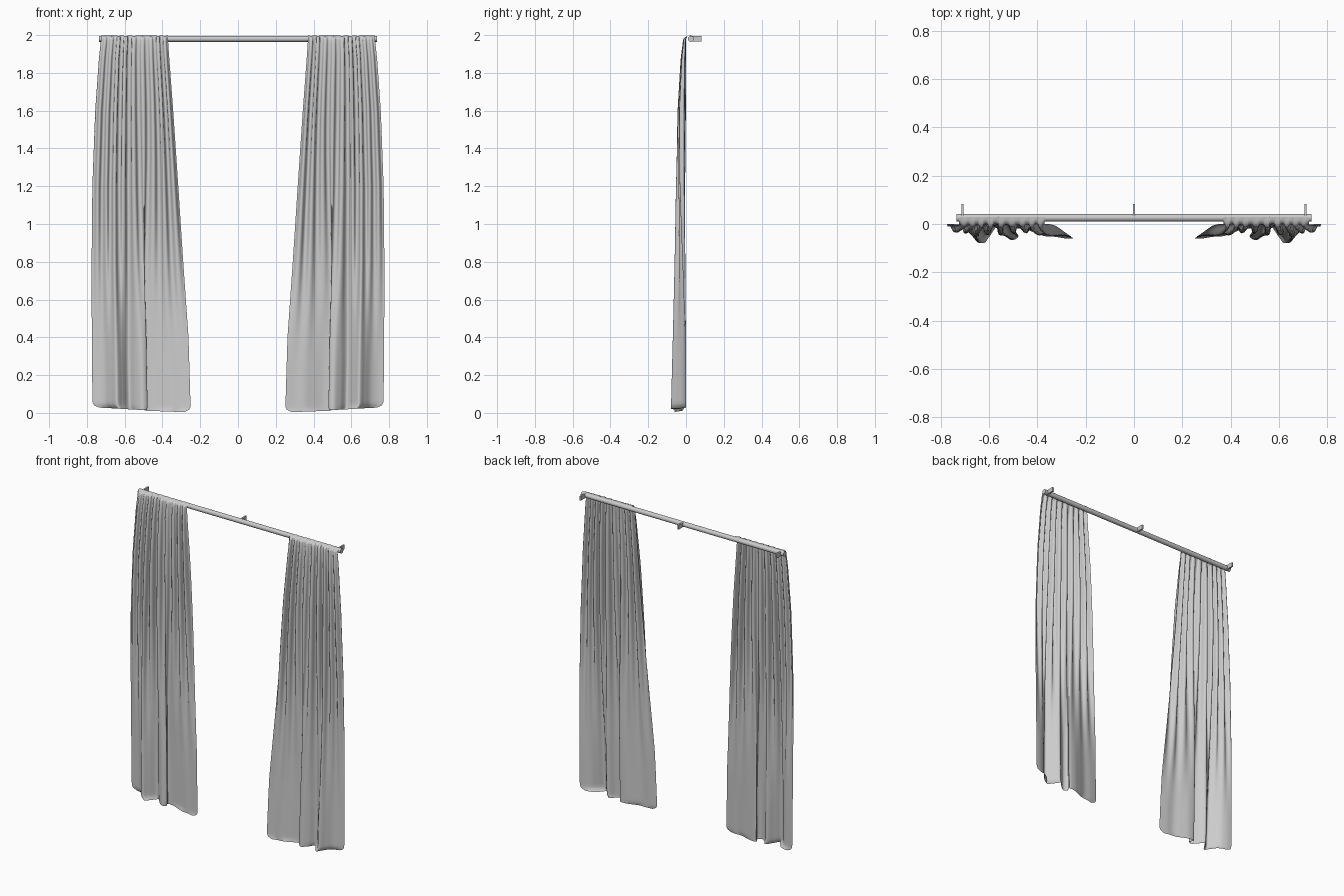
import bpy, bmesh
from math import sin, cos, pi, sqrt
from mathutils import Vector

cube = bpy.data.objects.get("Cube")
if cube:
    bpy.data.objects.remove(cube, do_unlink=True)

grey = bpy.data.materials.new("light grey")
grey.use_nodes = True
grey.diffuse_color = (0.6, 0.6, 0.6, 1)
grey.node_tree.nodes["Principled BSDF"].inputs["Base Color"].default_value = (0.6, 0.6, 0.6, 1)

# Fold line of the hem, from the inner edge to the outer edge
HEM = [(.25, -.06), (.30, -.053), (.35, -.05), (.40, -.034), (.45, -.02),
       (.492, -.022), (.478, -.052), (.505, -.067), (.54, -.045), (.575, -.012),
       (.61, -.05), (.64, -.08), (.67, -.05), (.70, -.02), (.735, -.005), (.77, 0)]
# Outline of one panel by height: z, inner x, outer x, fold depth
OUTLINE = [(0, .25, .77, .08), (.4, .262, .774, .07), (.8, .29, .775, .062),
           (1.2, .316, .771, .056), (1.6, .343, .756, .045),
           (1.88, .364, .736, .028), (1.97, .37, .726, .016), (2, .372, .722, .01)]
COLS, ROWS, PLEATS, CORNER = 180, 80, 9, .035
ROD_Y, ROD_Z, ROD_R = .026, 1.98, .0155


def smooth(a, b, t):
    t = min(1, max(0, (t - a) / (b - a)))
    return t * t * (3 - 2 * t)


def hem_point(u):
    """Smooth curve through the hem points."""
    f = u * (len(HEM) - 1)
    i = min(int(f), len(HEM) - 2)
    t = f - i
    a, b, c, d = [Vector(HEM[min(max(k, 0), len(HEM) - 1)]) for k in range(i - 1, i + 3)]
    return b + t * ((c - a) + t * (2 * a - 5 * b + 4 * c - d + t * (3 * b - a - 3 * c + d))) / 2


def outline(z):
    for lo, hi in zip(OUTLINE, OUTLINE[1:]):
        if z <= hi[0]:
            t = (z - lo[0]) / (hi[0] - lo[0])
            return [p + (q - p) * t for p, q in zip(lo[1:], hi[1:])]
    return OUTLINE[-1][1:]


def cloth_point(u, v):
    z = (.004 + .024 * u) * (1 - v) + 1.975 * v
    inner, outer, depth = outline(z)
    # rounded bottom corners
    h = min(CORNER, max(0, z - .004 - .024 * u))
    inset = CORNER - sqrt(max(0, CORNER ** 2 - (CORNER - h) ** 2))
    inner, outer = inner + inset, outer - inset
    # loose folds at the hem gather into tight pleats at the rod
    hem = hem_point(u)
    angle = 2 * pi * PLEATS * (u + .02 * sin(7 * u))
    size = .8 + .2 * sin(11 * u + 1)
    px = u + .085 * size * sin(2 * angle) / PLEATS * sin(pi * u) ** .3
    py = .5 - .5 * size * cos(angle)
    w = smooth(.2, 1.75, z)
    x = (1 - w) * (hem.x - .25) / .52 + w * px
    y = (1 - w) * -hem.y / .08 + w * py
    return Vector((inner + (outer - inner) * x, -depth * y, z))


def curtain(name, side):
    bm = bmesh.new()
    grid = []
    heights = [(j / ROWS) ** 1.15 for j in range(ROWS + 1)]
    for v in heights:
        grid.append([bm.verts.new(cloth_point(i / COLS, v)) for i in range(COLS + 1)])
    # gathered heading that rolls over the top of the rod
    for k in range(1, 6):
        a = k / 5 * pi / 2
        row = []
        for vert in grid[ROWS]:
            x, y, z = vert.co
            row.append(bm.verts.new((x, y + (ROD_Y + .002 - y) * (1 - cos(a)),
                                     z + (.0235 + .15 * y) * sin(a))))
        grid.append(row)
    for low, high in zip(grid, grid[1:]):
        for i in range(COLS):
            bm.faces.new((low[i], low[i + 1], high[i + 1], high[i]))
    for vert in bm.verts:
        vert.co.x *= side
    if side < 0:
        bmesh.ops.reverse_faces(bm, faces=bm.faces[:])
    for face in bm.faces:
        face.smooth = True
    mesh = bpy.data.meshes.new(name)
    bm.to_mesh(mesh)
    bm.free()
    mesh.materials.append(grey)
    bpy.context.collection.objects.link(bpy.data.objects.new(name, mesh))


curtain("left_curtain", 1)
curtain("right_curtain", -1)

# Rod
bpy.ops.mesh.primitive_cylinder_add(vertices=32, radius=ROD_R, depth=1.47,
                                    location=(0, ROD_Y, ROD_Z), rotation=(0, pi / 2, 0))
rod = bpy.context.object
rod.name = "curtain_rod"
rod.data.materials.append(grey)
bpy.ops.object.shade_smooth_by_angle()

# Wall brackets
for name, x in (("left_bracket", .71), ("middle_bracket", 0), ("right_bracket", -.71)):
    bpy.ops.mesh.primitive_cube_add(size=1, location=(x, .056, ROD_Z))
    bracket = bpy.context.object
    bracket.name = name
    bracket.scale = (.01, .054, .028)
    bracket.data.materials.append(grey)
